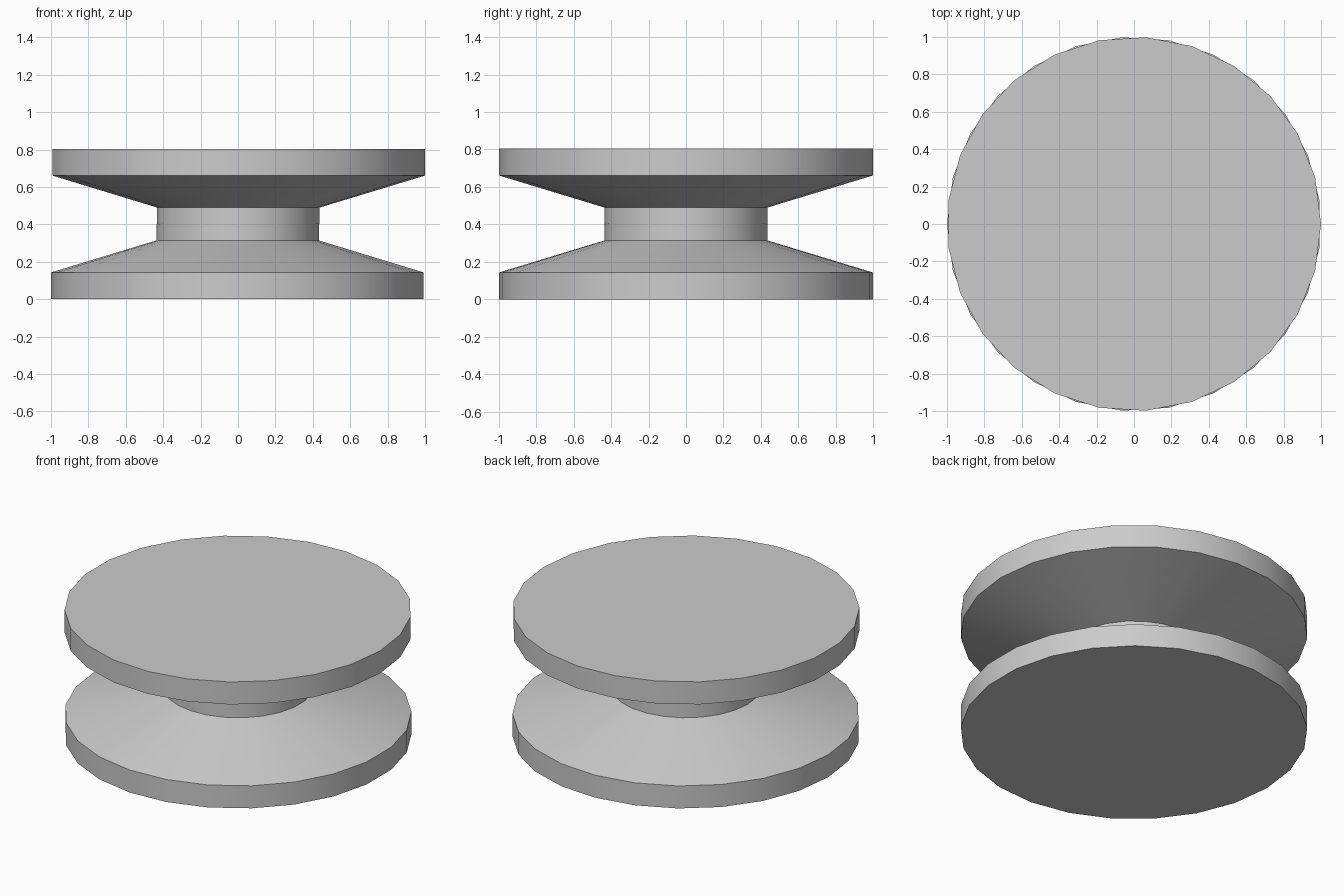
import bpy, bmesh, math

old = bpy.data.objects.get("Cube")
if old:
    bpy.data.objects.remove(old, do_unlink=True)

SIDES = 25
HEIGHT = 0.804

grey = bpy.data.materials.new("plain_grey")
grey.use_nodes = True
colour = (0.6, 0.6, 0.6, 1)
grey.diffuse_color = colour
grey.node_tree.nodes["Principled BSDF"].inputs["Base Color"].default_value = colour

# Half profile as (radius, z): flat base, rim, sloping shoulder, half the neck
PROFILE = [(1, 0), (1, 0.143), (0.436, 0.314), (0.436, HEIGHT / 2)]


def flanged_half(name, flipped):
    """Turn the profile into a closed solid; a flipped half is turned over about y."""
    side = 1 if flipped else -1
    bm = bmesh.new()
    rings = []
    for radius, z in PROFILE:
        ring = []
        for i in range(SIDES):
            a = math.tau * i / SIDES
            ring.append(bm.verts.new((side * radius * math.cos(a),
                                      radius * math.sin(a),
                                      HEIGHT - z if flipped else z)))
        rings.append(ring)
    for low, high in zip(rings, rings[1:]):
        for i in range(SIDES):
            j = (i + 1) % SIDES
            bm.faces.new((low[i], low[j], high[j], high[i]))
    bm.faces.new(rings[0])
    bm.faces.new(rings[-1])
    bmesh.ops.recalc_face_normals(bm, faces=bm.faces[:])
    mesh = bpy.data.meshes.new(name)
    bm.to_mesh(mesh)
    bm.free()
    mesh.materials.append(grey)
    obj = bpy.data.objects.new(name, mesh)
    bpy.context.collection.objects.link(obj)

    # Smooth around the sides, sharp at the rims
    bpy.ops.object.select_all(action="DESELECT")
    obj.select_set(True)
    bpy.context.view_layer.objects.active = obj
    bpy.ops.object.shade_smooth_by_angle(angle=math.radians(30))


flanged_half("lower_flange", False)
flanged_half("upper_flange", True)
